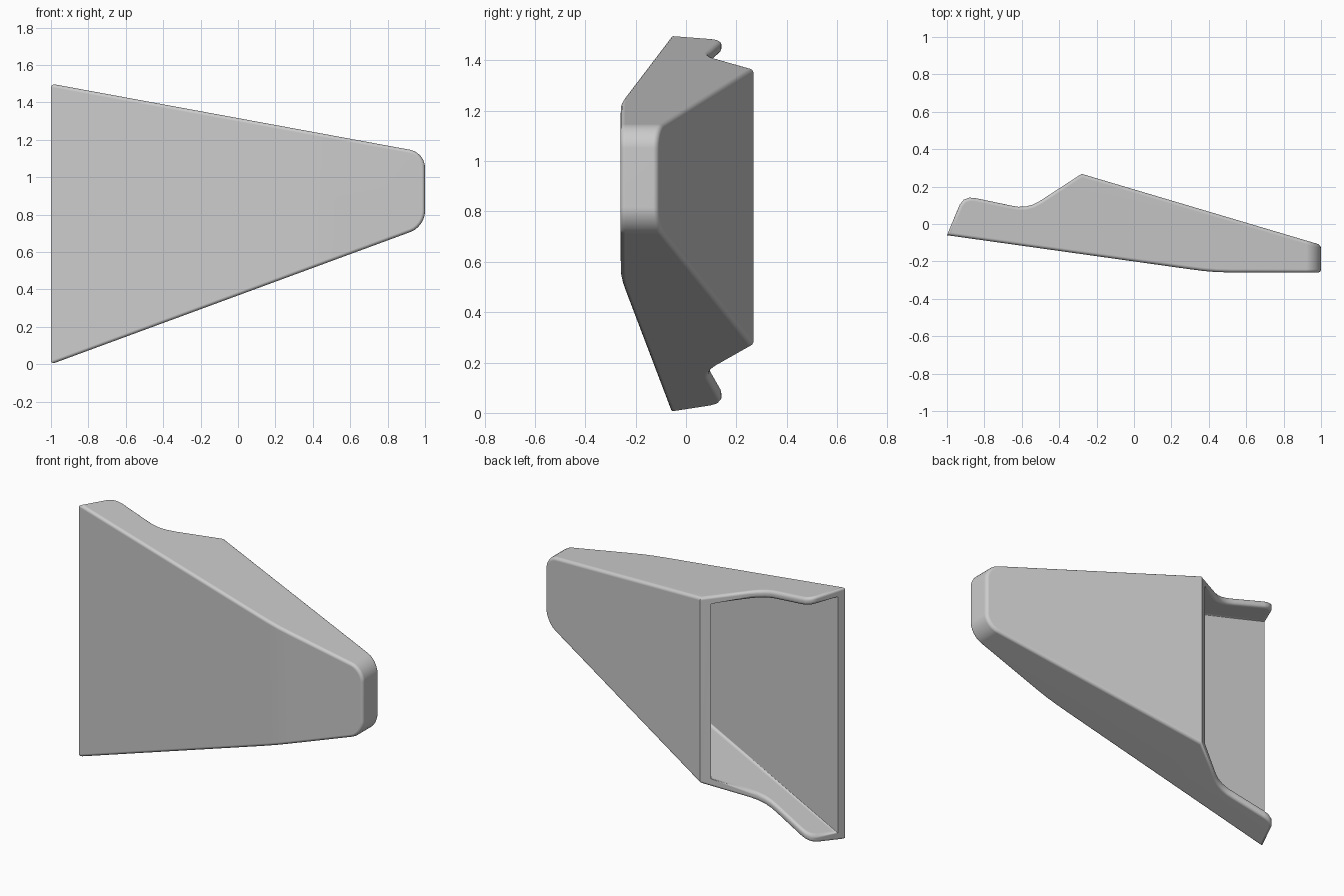
import bpy, bmesh, math

cube = bpy.data.objects.get("Cube")
if cube:
    bpy.data.objects.remove(cube, do_unlink=True)

WALL = 0.045
ROUND = 0.018


def top_z(x, inset):
    return 1.5 - 0.184 * (x + 1) - inset * 1.02


def bottom_z(x, inset):
    return 0.368 * (x + 1) + inset * 1.06


def tapered_prism(name, profile, inset, corner):
    """Plan outline raised between the two sloping planes, end corners rounded."""
    bm = bmesh.new()
    low = [bm.verts.new((x, y, bottom_z(x, inset))) for x, y in profile]
    high = [bm.verts.new((x, y, top_z(x, inset))) for x, y in profile]
    bm.faces.new(low)
    bm.faces.new(high)
    n = len(profile)
    for i in range(n):
        j = (i + 1) % n
        bm.faces.new((low[i], low[j], high[j], high[i]))
    bmesh.ops.recalc_face_normals(bm, faces=bm.faces)
    end_x = max(x for x, y in profile) - 0.001
    ends = [e for e in bm.edges
            if all(v.co.x > end_x for v in e.verts)
            and abs(e.verts[0].co.z - e.verts[1].co.z) < 0.001]
    bmesh.ops.bevel(bm, geom=ends, offset=corner, offset_type='OFFSET',
                    segments=6, profile=0.5, affect='EDGES')
    mesh = bpy.data.meshes.new(name)
    bm.to_mesh(mesh)
    bm.free()
    obj = bpy.data.objects.new(name, mesh)
    bpy.context.collection.objects.link(obj)
    return obj


# Outer body: front line, blunt end, sloping back, wavy open edge
front = [(-1, -0.06), (0.30, -0.242), (0.37, -0.251), (0.44, -0.257), (0.52, -0.259)]
wave = [(-0.28, 0.268), (-0.50, 0.125), (-0.54, 0.104), (-0.58, 0.093),
        (-0.62, 0.092), (-0.66, 0.099), (-0.85, 0.139), (-0.88, 0.141),
        (-0.91, 0.130), (-0.932, 0.103)]
shell = tapered_prism("cover_shell", front + [(1, -0.26), (1, -0.112)] + wave, 0, 0.08)

# Cavity running out through the open side
inner_front = [(-1.2, 0.013)] + [(x, y + WALL) for x, y in front[1:]]
inner_end = 1 - WALL
back_slope = (0.268 + 0.112) / 1.28


def inner_back(x):
    return -0.112 + (1 - x) * back_slope - WALL * 1.04


cavity = tapered_prism(
    "cavity_cutter",
    inner_front + [(inner_end, -0.26 + WALL), (inner_end, inner_back(inner_end)),
                   (-1.2, inner_back(-1.2))], WALL, 0.05)
cut = shell.modifiers.new("hollow", 'BOOLEAN')
cut.operation = 'DIFFERENCE'
cut.solver = 'EXACT'
cut.object = cavity
bpy.context.view_layer.objects.active = shell
shell.select_set(True)
bpy.ops.object.modifier_apply(modifier=cut.name)
bpy.data.objects.remove(cavity, do_unlink=True)

# Soften the sharp edges, leaving the upright ones by the opening crisp
bm = bmesh.new()
bm.from_mesh(shell.data)
bmesh.ops.remove_doubles(bm, verts=bm.verts, dist=0.0005)


def softened(edge):
    if len(edge.link_faces) != 2 or edge.calc_face_angle(0) < math.radians(38):
        return False
    a, b = (v.co for v in edge.verts)
    upright = abs(a.x - b.x) + abs(a.y - b.y) < 0.001
    return not (upright and a.x < 0.9)


bmesh.ops.bevel(bm, geom=[e for e in bm.edges if softened(e)], offset=ROUND,
                offset_type='OFFSET', segments=4, profile=0.5,
                affect='EDGES', clamp_overlap=True)
bm.to_mesh(shell.data)
bm.free()

# Plain grey finish
grey = bpy.data.materials.new("plain_grey")
grey.use_nodes = True
colour = (0.6, 0.6, 0.6, 1)
grey.diffuse_color = colour
grey.node_tree.nodes["Principled BSDF"].inputs["Base Color"].default_value = colour
shell.data.materials.clear()
shell.data.materials.append(grey)
for face in shell.data.polygons:
    face.material_index = 0

bpy.ops.object.shade_smooth_by_angle(angle=math.radians(35))
weighted = shell.modifiers.new("even_shading", 'WEIGHTED_NORMAL')
weighted.keep_sharp = True
